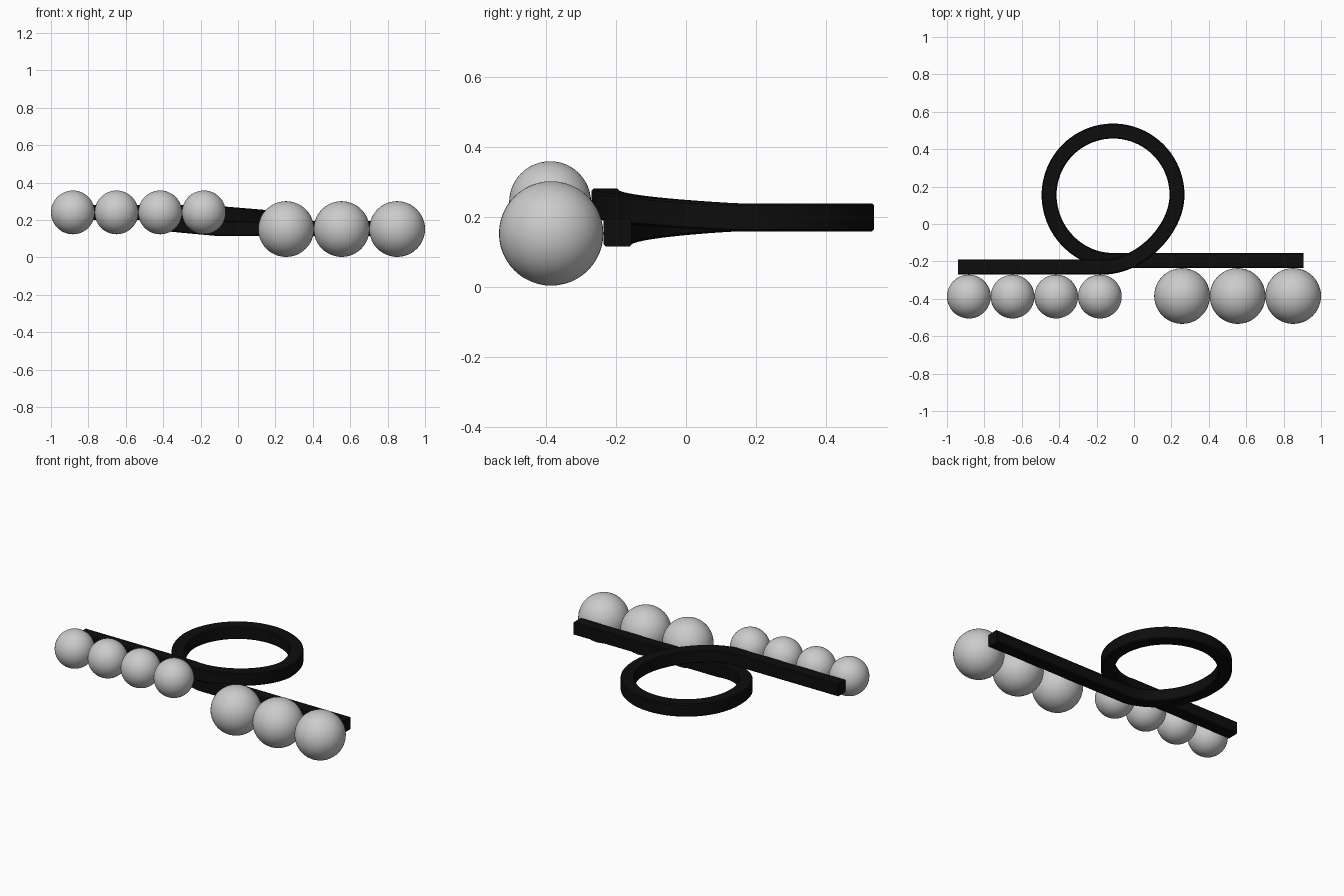
import bpy, bmesh, math
from mathutils import Vector

if "Cube" in bpy.data.objects:
    bpy.data.objects.remove(bpy.data.objects["Cube"])

black = bpy.data.materials.new("black")
black.diffuse_color = (0.004, 0.004, 0.004, 1)
black.use_nodes = True
black.node_tree.nodes["Principled BSDF"].inputs["Base Color"].default_value = black.diffuse_color

CX, CY, R = -0.112, 0.155, 0.342      # ring centre and middle radius
H, C = 0.04, 0.006                    # half width of the square band, edge chamfer


def smooth(t):
    return t * t * (3 - 2 * t)


# path: upper left bar, one full turn, lower right bar
path = [Vector((-0.94, -0.23, 0.24))]
STEPS = 96
for i in range(STEPS + 1):
    a = 2 * math.pi * i / STEPS
    start = max(0, 1 - a / (math.pi / 2))
    end = max(0, 1 - (2 * math.pi - a) / (math.pi / 2))
    path.append(Vector((
        CX + R * math.sin(a) - 0.05 * smooth(start),
        CY - R * math.cos(a) - 0.043 * smooth(start) - 0.008 * smooth(end),
        0.198 + 0.042 * start ** 1.25 - 0.043 * end ** 1.25)))
path.append(Vector((0.905, -0.195, 0.155)))

# chamfered square section as (sideways, up)
section = [(H, -H + C), (H, H - C), (H - C, H), (-H + C, H),
           (-H, H - C), (-H, -H + C), (-H + C, -H), (H - C, -H)]

# looped band
bm = bmesh.new()
rings = []
for i, p in enumerate(path):
    if 1 < i < len(path) - 2:
        d = path[i + 1] - path[i - 1]
    else:
        d = Vector((1, 0, 0))
    side = Vector((d.y, -d.x, 0)).normalized()
    rings.append([bm.verts.new(p + side * u + Vector((0, 0, v))) for u, v in section])
for r0, r1 in zip(rings, rings[1:]):
    for k in range(8):
        j = (k + 1) % 8
        bm.faces.new((r0[k], r0[j], r1[j], r1[k]))
bm.faces.new(rings[0])
bm.faces.new(rings[-1])
bmesh.ops.recalc_face_normals(bm, faces=bm.faces)
mesh = bpy.data.meshes.new("looped_band")
bm.to_mesh(mesh)
bm.free()
mesh.materials.append(black)
band = bpy.data.objects.new("looped_band", mesh)
bpy.context.collection.objects.link(band)
bpy.context.view_layer.objects.active = band
band.select_set(True)
bpy.ops.object.shade_smooth_by_angle(angle=math.radians(30))


# rows of balls touching the front of each bar
def ball_row(name, count, x, step, y, z, radius):
    for i in range(count):
        bpy.ops.mesh.primitive_uv_sphere_add(segments=48, ring_count=24, radius=radius,
                                             location=(x + i * step, y, z))
        bpy.context.object.name = f"{name}_{i + 1}"
        bpy.ops.object.shade_smooth()


ball_row("small_ball", 4, -0.883, 0.2335, -0.388, 0.241, 0.117)
ball_row("large_ball", 3, 0.257, 0.297, -0.385, 0.152, 0.149)
